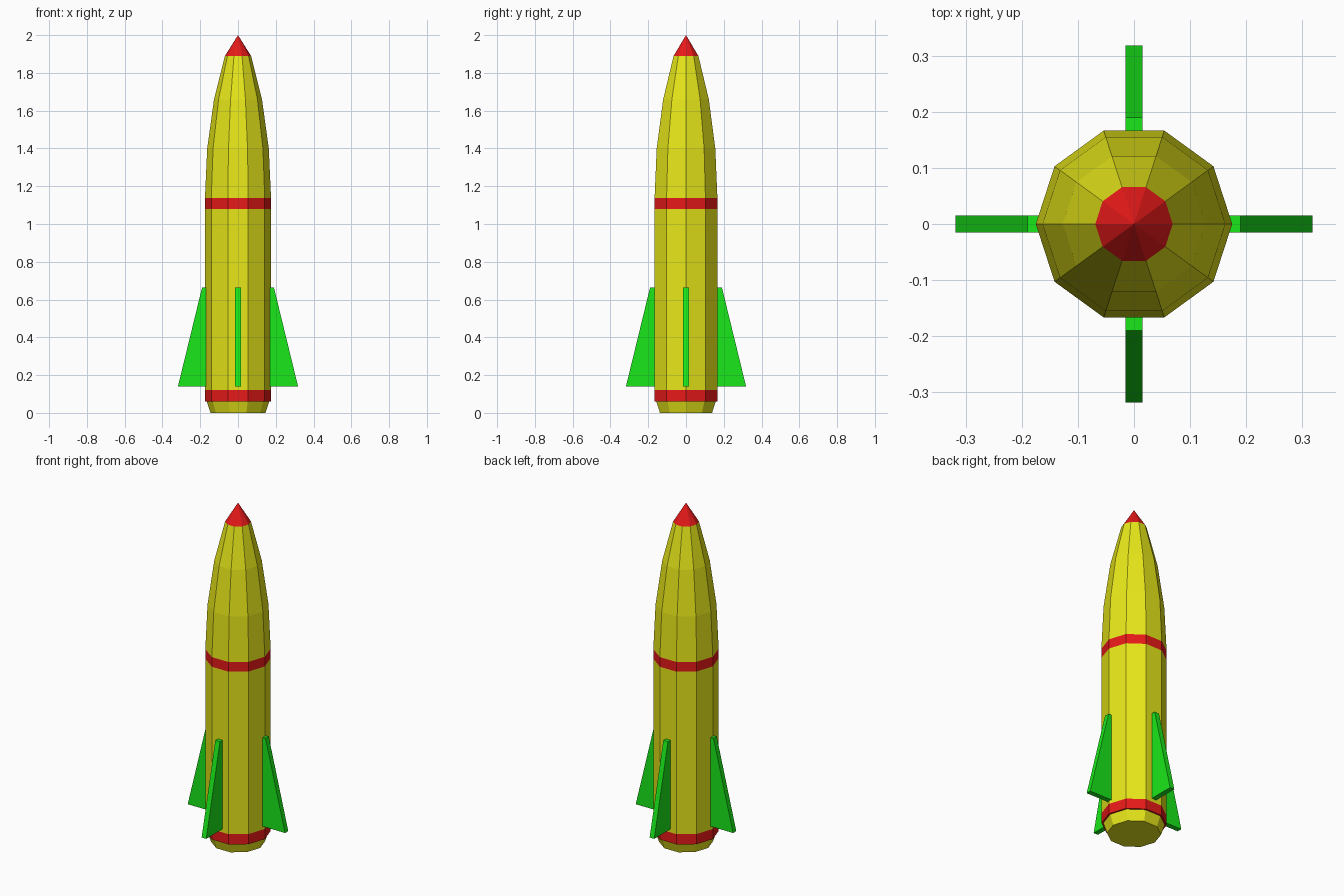
import bpy, bmesh
from math import cos, sin, pi

if "Cube" in bpy.data.objects:
    bpy.data.objects.remove(bpy.data.objects["Cube"])

SIDES = 10


def paint(name, rgb):
    m = bpy.data.materials.new(name)
    m.diffuse_color = (*rgb, 1)
    m.use_nodes = True
    m.node_tree.nodes["Principled BSDF"].inputs["Base Color"].default_value = m.diffuse_color
    return m


YELLOW = paint("yellow", (0.8, 0.8, 0.01))
RED = paint("red", (0.8, 0.01, 0.01))
GREEN = paint("green", (0.01, 0.8, 0.01))


def finish(name, bm, mat):
    bmesh.ops.recalc_face_normals(bm, faces=bm.faces)
    me = bpy.data.meshes.new(name)
    bm.to_mesh(me)
    bm.free()
    me.materials.append(mat)
    ob = bpy.data.objects.new(name, me)
    bpy.context.collection.objects.link(ob)
    return ob


def lathe(name, profile, mat):
    """Ten-sided closed solid from (radius, z) pairs; radius 0 makes a point."""
    bm = bmesh.new()
    rings = []
    for r, z in profile:
        n = SIDES if r else 1
        rings.append([bm.verts.new((r * cos(2 * pi * i / SIDES),
                                    r * sin(2 * pi * i / SIDES), z)) for i in range(n)])
    for a, b in zip(rings, rings[1:]):
        for i in range(SIDES):
            j = (i + 1) % SIDES
            bm.faces.new((a[i], a[j], b[0]) if len(b) == 1 else (a[i], a[j], b[j], b[i]))
    for ring in (rings[0], rings[-1]):
        if len(ring) > 1:
            bm.faces.new(ring)
    return finish(name, bm, mat)


# Stacked hull sections
lathe("engine_base", [(0.145, 0), (0.165, 0.06)], YELLOW)
lathe("lower_band", [(0.175, 0.06), (0.175, 0.12)], RED)
lathe("body", [(0.175, 0.12), (0.175, 1.08)], YELLOW)
lathe("upper_band", [(0.175, 1.08), (0.175, 1.137)], RED)
lathe("nose_section", [(0.175, 1.137), (0.163, 1.4), (0.127, 1.66), (0.069, 1.89)], YELLOW)
lathe("nose_tip", [(0.069, 1.89), (0, 2.0)], RED)

# Four fins: extruded side profile, rotated round the hull
FIN = [(0.155, 0.14), (0.318, 0.14), (0.19, 0.665), (0.155, 0.665)]
for k in range(4):
    bm = bmesh.new()
    face = bm.faces.new([bm.verts.new((x, -0.015, z)) for x, z in FIN])
    out = bmesh.ops.extrude_face_region(bm, geom=[face])["geom"]
    bmesh.ops.translate(bm, vec=(0, 0.03, 0),
                        verts=[g for g in out if isinstance(g, bmesh.types.BMVert)])
    fin = finish(f"fin_{k + 1}", bm, GREEN)
    fin.rotation_euler.z = k * pi / 2
